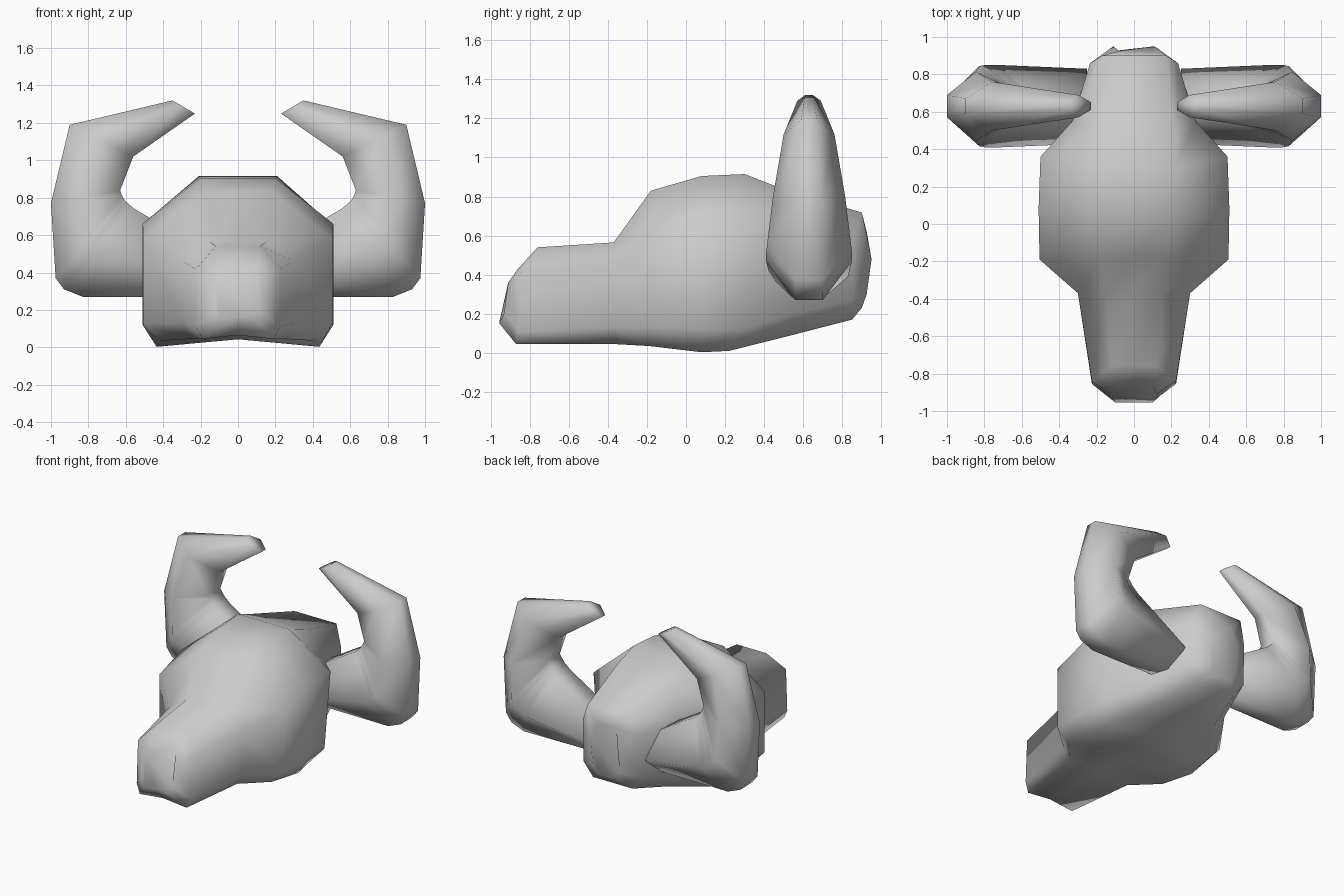
import bpy, bmesh

if "Cube" in bpy.data.objects:
    bpy.data.objects.remove(bpy.data.objects["Cube"])


def loft(name, rings):
    """Skin a list of equal-length point rings and cap both ends."""
    bm = bmesh.new()
    loops = [[bm.verts.new(p) for p in ring] for ring in rings]
    n = len(loops[0])
    for a, b in zip(loops, loops[1:]):
        for i in range(n):
            j = (i + 1) % n
            bm.faces.new((a[i], a[j], b[j], b[i]))
    bm.faces.new(loops[0])
    bm.faces.new(loops[-1])
    bmesh.ops.recalc_face_normals(bm, faces=bm.faces)
    mesh = bpy.data.meshes.new(name)
    bm.to_mesh(mesh)
    bm.free()
    mesh.shade_smooth()
    ob = bpy.data.objects.new(name, mesh)
    bpy.context.collection.objects.link(ob)
    return ob


def head_ring(yt, ym, yb, wt, zt, w, zs, zl, wb, zb, lift):
    """Symmetric section: flat crown, straight cheeks, hollow underside."""
    half = [(wt, yt, zt), (w, ym, zs), (w, (ym + yb) / 2, zl), (wb, yb, zb)]
    return ([(0, yt, zt)] + half + [(0, yb, zb + lift)]
            + [(-x, y, z) for x, y, z in reversed(half)])


# Head: sections from the nose to the back of the skull
loft("head", [head_ring(*s) for s in [
    (-.86, -.91, -.955, .10, .43, .12, .36, .20, .10, .15, .01),
    (-.76, -.84, -.87, .12, .54, .225, .42, .11, .19, .045, .02),
    (-.37, -.37, -.37, .15, .565, .30, .46, .13, .25, .045, .02),
    (-.18, -.19, -.19, .18, .83, .505, .58, .13, .41, .035, .03),
    (.08, .08, .08, .20, .905, .51, .66, .12, .435, .003, .04),
    (.30, .36, .22, .21, .915, .50, .66, .12, .41, .01, .04),
    (.48, .55, .54, .22, .845, .33, .60, .20, .24, .09, .01),
    (.90, .86, .85, .17, .718, .235, .58, .27, .16, .17, .0),
    (.925, .95, .90, .08, .62, .11, .48, .30, .08, .23, .0),
]])

# Horns: each section runs from an inner to an outer edge, widest in between
for side, name in ((1, "right_horn"), (-1, "left_horn")):
    rings = []
    for xi, zi, xo, zo, hy in [
        (.25, .56, .25, .27, .20),
        (.56, .745, .83, .27, .22),
        (.605, .785, .93, .31, .22),
        (.62, .81, .975, .37, .215),
        (.63, .84, 1.0, .77, .185),
        (.56, 1.02, .90, 1.19, .13),
        (.23, 1.25, .35, 1.32, .06),
    ]:
        rings.append([(side * (xi + (xo - xi) * t), .63 + hy * k,
                       zi + (zo - zi) * t)
                      for t, k in ((0, -.35), (.58, -1), (1, -.32),
                                   (1, .32), (.58, 1), (0, .35))])
    loft(name, rings)
